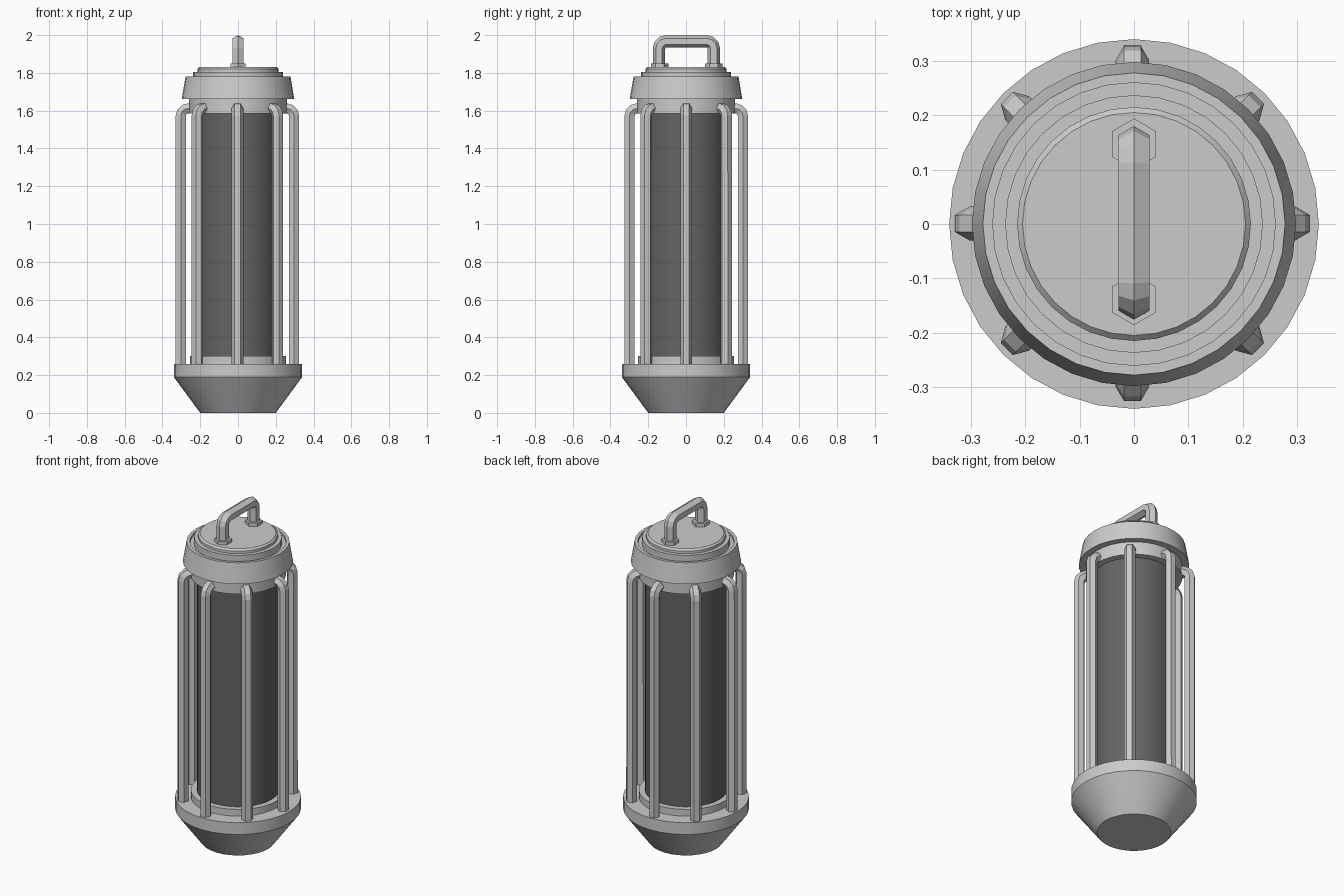
import bpy, bmesh
from math import sin, cos, pi, radians
from mathutils import Vector, Matrix

if "Cube" in bpy.data.objects:
    bpy.data.objects.remove(bpy.data.objects["Cube"])


def finish(bm, name, smooth):
    bmesh.ops.recalc_face_normals(bm, faces=bm.faces[:])
    me = bpy.data.meshes.new(name)
    bm.to_mesh(me)
    bm.free()
    ob = bpy.data.objects.new(name, me)
    bpy.context.collection.objects.link(ob)
    if smooth:
        bpy.ops.object.select_all(action='DESELECT')
        ob.select_set(True)
        bpy.context.view_layer.objects.active = ob
        bpy.ops.object.shade_smooth_by_angle(angle=radians(30))
    return ob


def skin(bm, rings):
    for a, b in zip(rings, rings[1:]):
        n = len(a)
        for i in range(n):
            j = (i + 1) % n
            bm.faces.new((a[i], a[j], b[j], b[i]))
    bm.faces.new(rings[0])
    bm.faces.new(rings[-1])


def lathe(name, profile, sides=32, centre=(0, 0), smooth=True):
    """Solid of revolution from (radius, z) pairs, bottom to top."""
    bm = bmesh.new()
    rings = []
    for r, z in profile:
        rings.append([bm.verts.new((centre[0] + r * cos(2 * pi * i / sides),
                                    centre[1] + r * sin(2 * pi * i / sides), z))
                      for i in range(sides)])
    skin(bm, rings)
    return finish(bm, name, smooth)


def hex_tube(name, path, radius, side, turn, matrix):
    """Sweep a hexagon along a planar path; side is the plane's normal."""
    bm = bmesh.new()
    pts = [Vector(p) for p in path]
    side = Vector(side)
    rings = []
    for k, p in enumerate(pts):
        t_in = (p - pts[max(k - 1, 0)]).normalized()
        t_out = (pts[min(k + 1, len(pts) - 1)] - p).normalized()
        t = (t_in + t_out).normalized()
        n = t.cross(side)
        rings.append([bm.verts.new(matrix @ (p + radius * (
            side * cos(turn + i * pi / 3) + n * sin(turn + i * pi / 3))))
            for i in range(6)])
    skin(bm, rings)
    return finish(bm, name, False)


# Base foot and lower seat ring
lathe("base", [(0.20, 0), (0.34, 0.19), (0.34, 0.26)])
lathe("lower_ring", [(0.255, 0.25), (0.255, 0.30)])

# Dark inner cylinder
core = lathe("core", [(0.222, 0.28), (0.222, 1.62)])
dark = bpy.data.materials.new("dark_grey")
dark.diffuse_color = (0.13, 0.13, 0.13, 1)
dark.use_nodes = True
dark.node_tree.nodes["Principled BSDF"].inputs["Base Color"].default_value = dark.diffuse_color
core.data.materials.append(dark)

# Collar, tapered cap and stepped lid
lathe("upper_collar", [(0.26, 1.585), (0.26, 1.70)])
lathe("cap", [(0.298, 1.662), (0.278, 1.78), (0.26, 1.78), (0.26, 1.765),
              (0.237, 1.765), (0.237, 1.805), (0.215, 1.805),
              (0.215, 1.82), (0.205, 1.83)])

# Eight guard bars bending into the collar
bend = [(0.26 + 0.04 * cos(a), 0, 1.572 + 0.04 * sin(a))
        for a in (0, pi / 6, pi / 3, pi / 2)]
bar_path = [(0.30, 0, 0.22)] + bend + [(0.235, 0, 1.612)]
for i in range(8):
    m = Matrix.Translation((-0.003, 0.001, 0)) @ Matrix.Rotation(i * pi / 4, 4, 'Z')
    hex_tube(f"guard_bar_{i + 1}", bar_path, 0.031, (0, 1, 0), 0, m)

# Carrying handle with hexagonal mounts
half = [(0, 0.107 + 0.038 * cos(a), 1.929 + 0.038 * sin(a))
        for a in (0, pi / 6, pi / 3, pi / 2)]
half = [(0, 0.145, 1.82)] + half
path = half + [(x, -y, z) for x, y, z in reversed(half)]
hex_tube("handle", path, 0.033, (1, 0, 0), pi / 6, Matrix.Translation((0, 0.002, 0)))
for label, y in (("back", 0.147), ("front", -0.139)):
    mount = lathe(f"handle_mount_{label}", [(0.047, 1.82), (0.047, 1.85)], 6, smooth=False)
    mount.data.transform(Matrix.Translation((0, y, 0)) @ Matrix.Rotation(pi / 6, 4, 'Z'))
